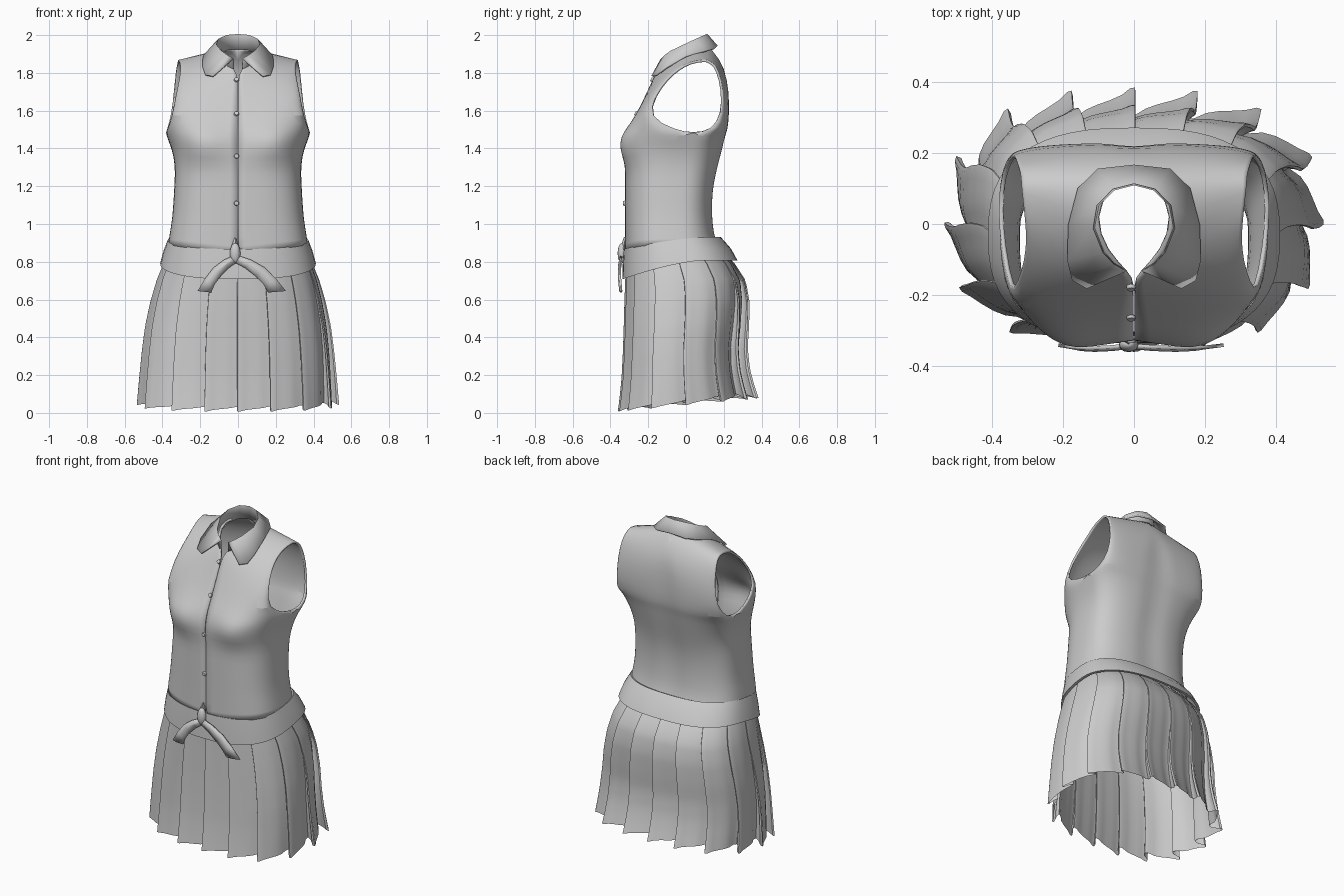
import bpy, bmesh, math
from math import sin, cos, pi, exp

cube = bpy.data.objects.get("Cube")
if cube:
    bpy.data.objects.remove(cube, do_unlink=True)

cloth = bpy.data.materials.new("grey cloth")
cloth.use_nodes = True
GREY = (0.6, 0.6, 0.6, 1)
cloth.diffuse_color = GREY
cloth.node_tree.nodes["Principled BSDF"].inputs["Base Color"].default_value = GREY


def finish(name, bm, mirror=False, subdiv=0, thick=0, angle=35, offset=-1):
    """Turn a bmesh into a shaded object with the cloth material."""
    bmesh.ops.remove_doubles(bm, verts=bm.verts, dist=0.0005)
    bmesh.ops.recalc_face_normals(bm, faces=bm.faces)
    mesh = bpy.data.meshes.new(name)
    bm.to_mesh(mesh)
    bm.free()
    mesh.materials.append(cloth)
    ob = bpy.data.objects.new(name, mesh)
    bpy.context.collection.objects.link(ob)
    bpy.ops.object.select_all(action="DESELECT")
    ob.select_set(True)
    bpy.context.view_layer.objects.active = ob
    bpy.ops.object.shade_smooth_by_angle(angle=math.radians(angle))
    if mirror:
        ob.modifiers.new("mirror", "MIRROR")
    if subdiv:
        m = ob.modifiers.new("subdivide", "SUBSURF")
        m.levels = m.render_levels = subdiv
    if thick:
        m = ob.modifiers.new("thickness", "SOLIDIFY")
        m.thickness, m.offset = thick, offset
    return ob


def loft(bm, rows, closed=False):
    """Skin a grid of faces over rows of points."""
    grid = [[bm.verts.new(p) for p in row] for row in rows]
    n = len(rows[0])
    for a, b in zip(grid, grid[1:]):
        for i in range(n if closed else n - 1):
            j = (i + 1) % n
            bm.faces.new((a[i], a[j], b[j], b[i]))


def interp(table, t):
    """Interpolate the rows of a table keyed by its first column."""
    for a, b in zip(table, table[1:]):
        if t <= b[0]:
            f = (t - a[0]) / (b[0] - a[0])
            return [p + (q - p) * f for p, q in zip(a, b)]
    return list(table[-1])


def oval(theta, w, yf, yb, n=2.6):
    """Point on a rounded box outline reaching from yf to yb."""
    c, s = cos(theta), sin(theta)
    x = w * math.copysign(abs(c) ** (2 / n), c)
    y = (yf + yb) / 2 + (yb - yf) / 2 * math.copysign(abs(s) ** (2 / n), s)
    return x, y


# Bodice: front and back panels share the side below the armhole, split above
def panel_row(inner, outer, front):
    (xi, yi, zi), (xo, yo, zo) = inner, outer
    k = min(1, max(0, (zi - 1.6) / 0.28))
    row = []
    for i in range(13):
        u = i / 12
        a = u * pi / 2
        across = sin(a) ** 0.7 * (1 - k) + u * k
        inward = cos(a) ** 0.7 * (1 - k) + (1 - u) * k
        x = xi + (xo - xi) * across
        y = yo + (yi - yo) * inward
        z = zi + (zo - zi) * across
        if front:
            spread = 0.065 if z < 1.41 else 0.1
            y -= 0.05 * exp(-((x - 0.2) / 0.13) ** 2 - ((z - 1.42) / spread) ** 2) * (1 - u ** 6)
        elif z < 1.8:
            y -= 0.014 * exp(-(x / 0.05) ** 2)
        row.append((x, y, z))
    return row


# height front, y front, half width, y side, height side, y back
LOWER = [(0.83, -0.322, 0.37, -0.07, 0.89, 0.17), (0.93, -0.322, 0.362, -0.07, 0.95, 0.15),
         (1.02, -0.322, 0.348, -0.07, 1.03, 0.142), (1.12, -0.323, 0.342, -0.06, 1.12, 0.14),
         (1.22, -0.323, 0.336, -0.05, 1.22, 0.15), (1.31, -0.322, 0.333, -0.03, 1.31, 0.172),
         (1.39, -0.328, 0.35, 0.01, 1.4, 0.195), (1.45, -0.32, 0.385, 0.045, 1.475, 0.212)]
SLIT = 0.002
FRONT = [((SLIT, -0.302, 1.51), (0.375, -0.06, 1.5)), ((SLIT, -0.268, 1.57), (0.35, -0.2, 1.565)),
         ((SLIT, -0.215, 1.68), (0.328, -0.167, 1.685)), ((SLIT, -0.176, 1.765), (0.308, -0.1, 1.775)),
         ((0.012, -0.148, 1.82), (0.303, -0.04, 1.825)), ((0.08, -0.085, 1.875), (0.308, 0.02, 1.86)),
         ((0.115, 0.02, 1.92), (0.317, 0.1, 1.872))]
BACK = [((0, 0.222, 1.5), (0.375, 0.135, 1.5)), ((0, 0.23, 1.58), (0.352, 0.19, 1.58)),
        ((0, 0.23, 1.71), (0.338, 0.2, 1.71)), ((0, 0.21, 1.82), (0.328, 0.17, 1.82)),
        ((0, 0.145, 1.925), (0.32, 0.145, 1.85)), ((0.07, 0.105, 1.93), (0.318, 0.12, 1.865)),
        FRONT[-1]]
front_rows = [((SLIT, r[1], r[0]), (r[2], r[3], r[4])) for r in LOWER] + FRONT
back_rows = [((0, r[5], r[4]), (r[2], r[3], r[4])) for r in LOWER] + BACK
bm = bmesh.new()
loft(bm, [panel_row(*r, True) for r in front_rows])
loft(bm, [panel_row(*r, False) for r in back_rows])
finish("bodice", bm, mirror=True, subdiv=1, thick=0.012)

# Buttons along the front opening
heights = [(inner[2], inner[1]) for inner, outer in front_rows]
for i, z in enumerate((1.11, 1.36, 1.585, 1.765)):
    bm = bmesh.new()
    bmesh.ops.create_cone(bm, cap_ends=True, segments=12, radius1=0.014, radius2=0.011, depth=0.01)
    ob = finish("button_%d" % (i + 1), bm)
    ob.location = (-0.008, interp(heights, z)[1] - 0.005, z)
    ob.rotation_euler = (pi / 2 if z < 1.5 else pi / 3, 0, 0)

# Collar: inner stand, top fold and turned down fall with pointed tips
COLLAR = [((0, 0.115, 2.0), (0, 0.163, 1.94)), ((0.06, 0.1, 1.995), (0.1, 0.153, 1.93)),
          ((0.105, 0.055, 1.975), (0.155, 0.1, 1.915)), ((0.117, -0.01, 1.945), (0.182, 0, 1.887)),
          ((0.09, -0.08, 1.912), (0.186, -0.1, 1.83)), ((0.06, -0.113, 1.89), (0.173, -0.155, 1.79)),
          ((0.026, -0.135, 1.872), (0.132, -0.178, 1.782))]
stand = [(t[0] * 0.98, t[1], t[2] - 0.075) for t, f in COLLAR]
bm = bmesh.new()
loft(bm, [stand, [t for t, f in COLLAR], [f for t, f in COLLAR]])
finish("collar", bm, mirror=True, thick=0.012, offset=0)

# Belt: a band that dips at the front
bm = bmesh.new()
rows = []
for w, yf, yb, zf, zb in ((0.355, -0.315, 0.165, 0.86, 0.92), (0.372, -0.33, 0.185, 0.868, 0.93),
                          (0.395, -0.335, 0.238, 0.79, 0.87), (0.412, -0.337, 0.272, 0.71, 0.808),
                          (0.395, -0.322, 0.257, 0.71, 0.808)):
    ring = []
    for i in range(56):
        x, y = oval(2 * pi * i / 56, w, yf, yb)
        dip = max(0, (0.1 - y) / 0.43) ** 1.5
        ring.append((x, y, zb - (zb - zf) * dip))
    rows.append(ring)
loft(bm, rows, closed=True)
finish("belt", bm, angle=50)

# Skirt: overlapping knife pleats that deepen toward the hem
# height, half width, y front, y back, pleat depth
SKIRT = [(0.03, 0.496, -0.332, 0.335, 0.033), (0.1, 0.494, -0.325, 0.318, 0.03),
         (0.2, 0.49, -0.318, 0.3, 0.026), (0.32, 0.483, -0.315, 0.294, 0.022),
         (0.45, 0.47, -0.313, 0.306, 0.019), (0.58, 0.448, -0.313, 0.314, 0.015),
         (0.7, 0.42, -0.313, 0.302, 0.01), (0.79, 0.388, -0.313, 0.25, 0.006),
         (0.87, 0.355, -0.307, 0.175, 0.003)]
FOLD = [(0, -0.7), (0.2, -0.2), (0.4, 0.1), (0.6, 0.35), (0.8, 0.7), (0.94, 1.15),
        (1.01, 1.2), (1.02, 0.8), (0.95, 0.4), (0.87, -0.2), (0.86, -0.7)]
PLEATS = 16

# Table of angle against distance around the hem, so pleats are equally wide
arc = [(0, -pi / 2)]
for i in range(720):
    th = -pi / 2 - 2 * pi * i / 720
    step = math.dist(oval(th, *SKIRT[0][1:4]), oval(th - 2 * pi / 720, *SKIRT[0][1:4]))
    arc.append((arc[-1][0] + step, th - 2 * pi / 720))
girth = arc[-1][0]

rows = []
for step in range(22):
    z, w, yf, yb, depth = interp(SKIRT, 0.03 + 0.84 * step / 21)
    fade = max(0, 1 - z / 0.7)
    ring = []
    for p in range(PLEATS):
        for t, out in FOLD:
            th = interp(arc, (p + t) / PLEATS % 1 * girth)[1]
            x, y = oval(th, w, yf, yb)
            (xa, ya), (xb, yb2) = (oval(th + d, w, yf, yb) for d in (-0.03, 0.03))
            size = math.hypot(xb - xa, yb2 - ya)
            push = depth * out * (1 + 0.8 * y)
            ring.append((x + (yb2 - ya) / size * push, y - (xb - xa) / size * push,
                         z + (0.11 * y + 0.03 - 0.015 * out) * fade))
    rows.append(ring)
bm = bmesh.new()
loft(bm, rows, closed=True)
finish("pleated_skirt", bm, angle=45)

# Knot at the front of the belt
bm = bmesh.new()
bmesh.ops.create_uvsphere(bm, u_segments=12, v_segments=8, radius=1)
for v in bm.verts:
    v.co = (v.co.x * 0.028 - 0.015, v.co.y * 0.022 - 0.34, v.co.z * 0.054 + 0.845)
finish("belt_knot", bm, angle=60)

# Short upright end above the knot
bm = bmesh.new()
loft(bm, [[(-0.04, -0.33, 0.87), (-0.015, -0.35, 0.87), (0.01, -0.33, 0.87)],
          [(-0.017, -0.326, 0.93), (-0.015, -0.328, 0.932), (-0.013, -0.326, 0.93)]])
finish("knot_point", bm, thick=0.008)

# Two ribbon tails hanging from the knot: upper edge and lower edge
TAIL = [((0.005, 0.835), (0.0, 0.795)), ((0.08, 0.81), (0.05, 0.768)),
        ((0.155, 0.768), (0.105, 0.725)), ((0.215, 0.708), (0.148, 0.68)), ((0.265, 0.645), (0.172, 0.638))]
for name, side, reach in (("left_tail", 1, 1.0), ("right_tail", -1, 0.76)):
    rows = []
    for i, (a, b) in enumerate(TAIL):
        y = -0.342 - 0.008 * sin(pi * i / 4)
        middle = ((a[0] + b[0]) / 2, (a[1] + b[1]) / 2)
        rows.append([(-0.012 + side * reach * x, y - rise, z)
                     for (x, z), rise in ((a, 0), (middle, 0.006), (b, 0))])
    bm = bmesh.new()
    loft(bm, rows)
    finish(name, bm, thick=0.01, offset=0, angle=25)
